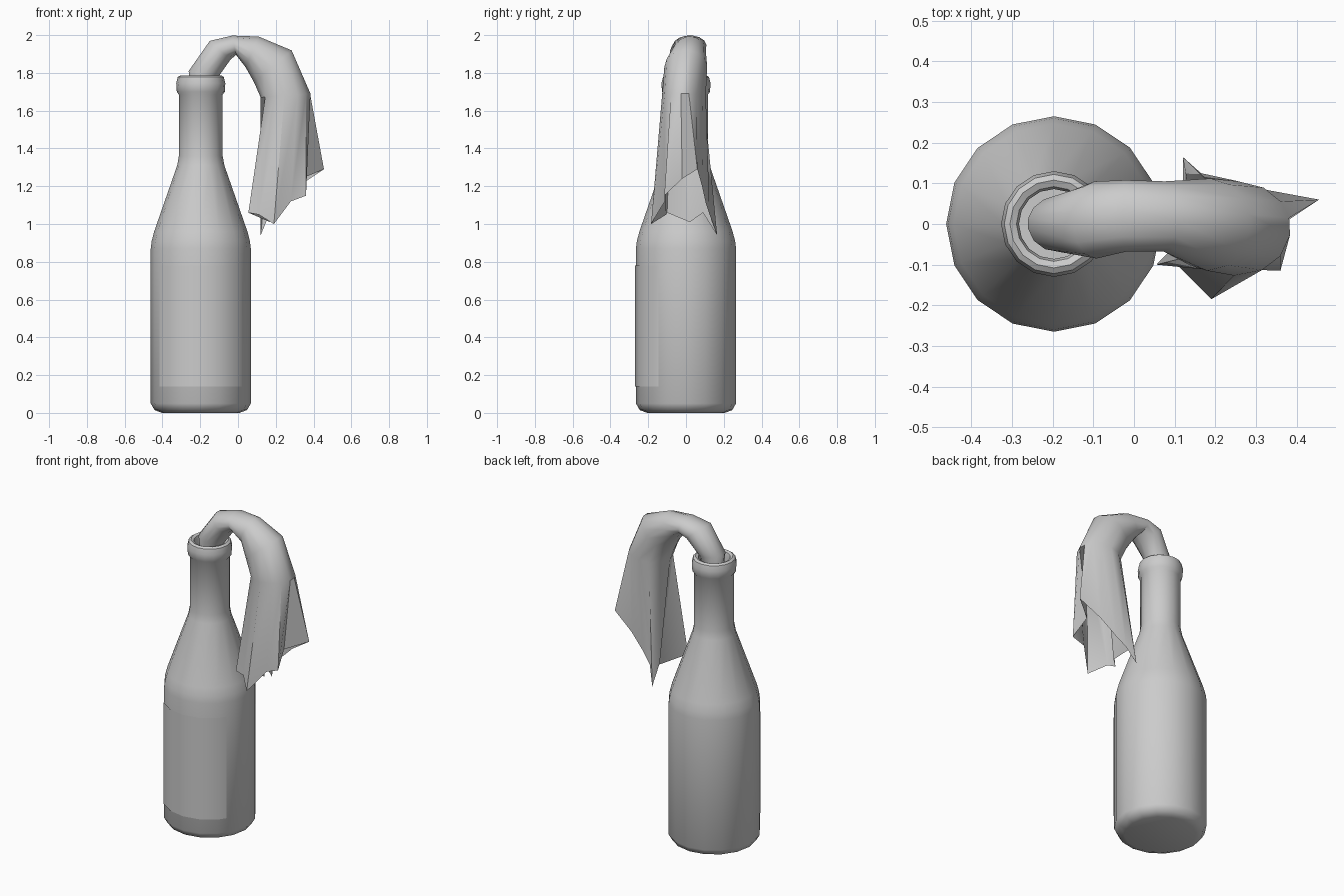
import bpy, bmesh, math
from mathutils import Vector

if "Cube" in bpy.data.objects:
    bpy.data.objects.remove(bpy.data.objects["Cube"])

CX = -0.197  # bottle axis
SIDES = 16


def material(name, v):
    m = bpy.data.materials.new(name)
    m.diffuse_color = (v, v, v, 1)
    m.use_nodes = True
    m.node_tree.nodes["Principled BSDF"].inputs["Base Color"].default_value = m.diffuse_color
    return m


grey = material("light grey", 0.6)


def loft(name, rings, closed=True, cap_start=False, cap_end=False, angle=40):
    """Skin a list of point rings with quads."""
    bm = bmesh.new()
    vs = [[bm.verts.new(p) for p in r] for r in rings]
    n = len(vs[0])
    for a, b in zip(vs, vs[1:]):
        for i in range(n if closed else n - 1):
            j = (i + 1) % n
            bm.faces.new((a[i], a[j], b[j], b[i]))
    if cap_start:
        bm.faces.new(vs[0][::-1])
    if cap_end:
        bm.faces.new(vs[-1])
    if closed:
        bmesh.ops.recalc_face_normals(bm, faces=bm.faces)
    me = bpy.data.meshes.new(name)
    bm.to_mesh(me)
    bm.free()
    me.materials.append(grey)
    ob = bpy.data.objects.new(name, me)
    bpy.context.collection.objects.link(ob)
    bpy.ops.object.select_all(action='DESELECT')
    ob.select_set(True)
    bpy.context.view_layer.objects.active = ob
    bpy.ops.object.shade_smooth_by_angle(angle=math.radians(angle))
    return ob


def circle(r, z):
    return [(CX + r * math.cos(2 * math.pi * i / SIDES),
             r * math.sin(2 * math.pi * i / SIDES), z) for i in range(SIDES)]


# bottle: lathed profile with rolled lip and recessed mouth
profile = [(0.205, 0.0), (0.245, 0.015), (0.265, 0.05), (0.265, 0.87),
           (0.26, 0.91), (0.247, 0.96), (0.125, 1.31), (0.116, 1.36),
           (0.116, 1.685), (0.127, 1.70), (0.13, 1.745), (0.122, 1.778),
           (0.108, 1.787), (0.092, 1.78), (0.086, 1.76), (0.086, 1.66)]
loft("bottle", [circle(r, z) for r, z in profile], cap_start=True, cap_end=True)

# label: thin plate wrapped on the front facets, ending at mid facet
pts = [Vector(p) for p in circle(0.269, 0)]
row = [(pts[9] + pts[10]) / 2] + pts[10:15] + [(pts[14] + pts[15]) / 2]
loft("label", [[(p.x, p.y, z) for p in row] for z in (0.14, 0.78)], closed=False)

# rag: tube arching out of the mouth (inner x,z, outer x,z, y min, y max)
sections = [(-0.14, 1.68, -0.25, 1.68, -0.05, 0.05),
            (-0.10, 1.785, -0.262, 1.81, -0.07, 0.07),
            (-0.04, 1.87, -0.15, 1.97, -0.085, 0.105),
            (-0.01, 1.895, -0.03, 1.998, -0.068, 0.108),
            (0.04, 1.83, 0.11, 1.993, -0.068, 0.105),
            (0.085, 1.75, 0.285, 1.92, -0.115, 0.112),
            (0.12, 1.67, 0.385, 1.69, -0.127, 0.105)]

# hem: angle around the tube, then x, y, z of each tip or valley
hem = [(347, 0.455, 0.06, 1.29), (8, 0.335, -0.02, 1.24), (36, 0.36, -0.115, 1.15),
       (62, 0.28, -0.112, 1.12), (93, 0.19, -0.185, 1.0), (118, 0.11, -0.105, 1.05),
       (145, 0.055, -0.10, 1.06), (180, 0.17, 0.02, 1.01), (212, 0.12, 0.09, 1.06),
       (244, 0.12, 0.165, 0.94), (272, 0.165, 0.125, 1.05),
       (300, 0.225, 0.105, 1.11), (325, 0.32, 0.085, 1.2)]
rings = []
for xi, zi, xo, zo, y0, y1 in sections:
    ring = []
    for deg, *_ in hem:
        a = math.radians(deg)
        t = 0.5 + 0.5 * math.cos(a)
        ring.append((xi + (xo - xi) * t, (y0 + y1) / 2 - (y1 - y0) / 2 * math.sin(a),
                     zi + (zo - zi) * t))
    rings.append(ring)
rings.append([h[1:] for h in hem])
loft("rag", rings, angle=45)
